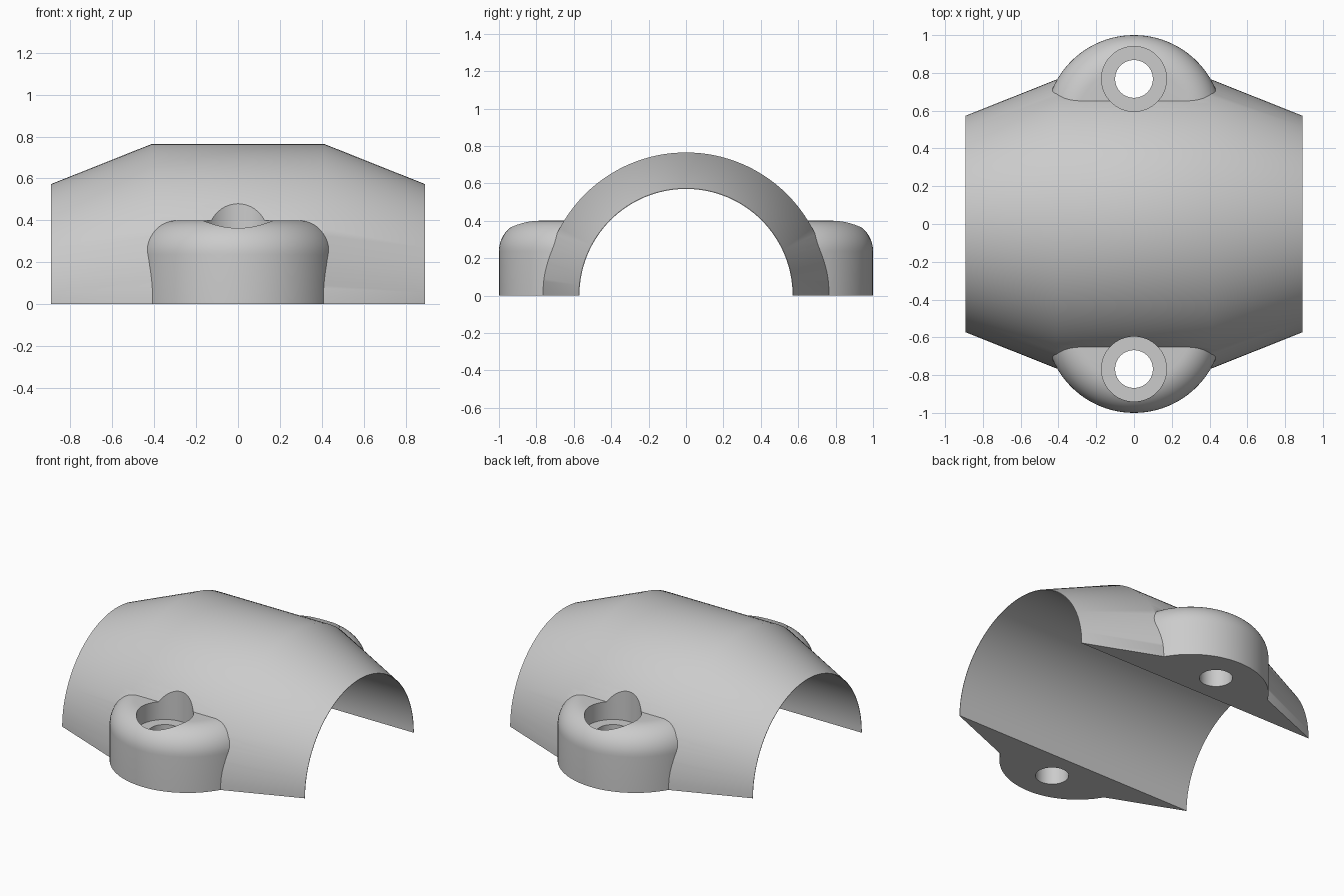
import bpy
import bmesh
from math import radians, pi
from mathutils import Matrix, Vector

default = bpy.data.objects.get("Cube")
if default:
    bpy.data.objects.remove(default, do_unlink=True)

OUTER, INNER, END = 0.765, 0.57, 0.573      # shell radii
HALF_LENGTH, HALF_FLAT = 0.892, 0.41
LUG_Y, LUG_R, LUG_TOP, FILLET = 0.53, 0.47, 0.40, 0.163
BOLT_Y, BOLT_R, SEAT_R, SEAT_Z = 0.768, 0.10, 0.172, 0.28

grey = bpy.data.materials.new("plain_grey")
grey.use_nodes = True
colour = (0.6, 0.6, 0.6, 1)
grey.diffuse_color = colour
grey.node_tree.nodes["Principled BSDF"].inputs["Base Color"].default_value = colour


def add_object(name, bm):
    bmesh.ops.recalc_face_normals(bm, faces=bm.faces)
    mesh = bpy.data.meshes.new(name)
    bm.to_mesh(mesh)
    bm.free()
    mesh.materials.append(grey)
    obj = bpy.data.objects.new(name, mesh)
    bpy.context.collection.objects.link(obj)
    return obj


def lathe(name, profile, steps, centre=(0, 0, 0), along_x=False):
    """Closed solid of revolution from (radius, height) points, capped on the axis."""
    rings = []
    bm = bmesh.new()
    for r, z in profile:
        rings.append([bm.verts.new(Matrix.Rotation(2 * pi * i / steps, 3, "Z") @ Vector((r, 0, z)))
                      for i in range(steps)])
    for low, high in zip(rings, rings[1:]):
        for i in range(steps):
            bm.faces.new((low[i - 1], low[i], high[i], high[i - 1]))
    bm.faces.new(rings[0][::-1])
    bm.faces.new(rings[-1])
    if along_x:
        bm.transform(Matrix.Rotation(pi / 2, 4, "Y"))
    bm.transform(Matrix.Translation(centre))
    return add_object(name, bm)


def combine(target, tool, operation):
    mod = target.modifiers.new("combine", "BOOLEAN")
    mod.operation, mod.solver, mod.object = operation, "EXACT", tool
    bpy.context.view_layer.objects.active = target
    bpy.ops.object.modifier_apply(modifier=mod.name)
    bpy.data.objects.remove(tool, do_unlink=True)


# Barrel with tapered ends, bored through for the pipe
clamp = lathe("half_clamp", [(END, -HALF_LENGTH), (OUTER, -HALF_FLAT),
                             (OUTER, HALF_FLAT), (END, HALF_LENGTH)],
              128, along_x=True)

# Rounded bolt lugs, front and back
lug_profile = [(LUG_R, -0.1)]
for i in range(13):
    d = Matrix.Rotation(radians(7.5 * i), 2) @ Vector((FILLET, 0))
    lug_profile.append((LUG_R - FILLET + d.x, LUG_TOP - FILLET + d.y))
for side in (-1, 1):
    combine(clamp, lathe("lug", lug_profile, 96, (0, side * LUG_Y, 0)), "UNION")

# Flat mating face
bm = bmesh.new()
bmesh.ops.create_cube(bm, size=3)
bm.transform(Matrix.Translation((0, 0, -1.5)))
combine(clamp, add_object("lower_half", bm), "DIFFERENCE")

# Pipe bore
combine(clamp, lathe("bore", [(INNER, -1.2), (INNER, 1.2)], 128, along_x=True),
        "DIFFERENCE")

# Bolt holes with recessed seats
for side in (-1, 1):
    spot = (0, side * BOLT_Y, 0)
    hole = [(BOLT_R, -0.3), (BOLT_R, SEAT_Z), (SEAT_R, SEAT_Z), (SEAT_R, 0.7)]
    combine(clamp, lathe("bolt_hole", hole, 64, spot), "DIFFERENCE")

bpy.ops.object.select_all(action="DESELECT")
clamp.select_set(True)
bpy.context.view_layer.objects.active = clamp
bpy.ops.object.shade_smooth_by_angle(angle=radians(30))
